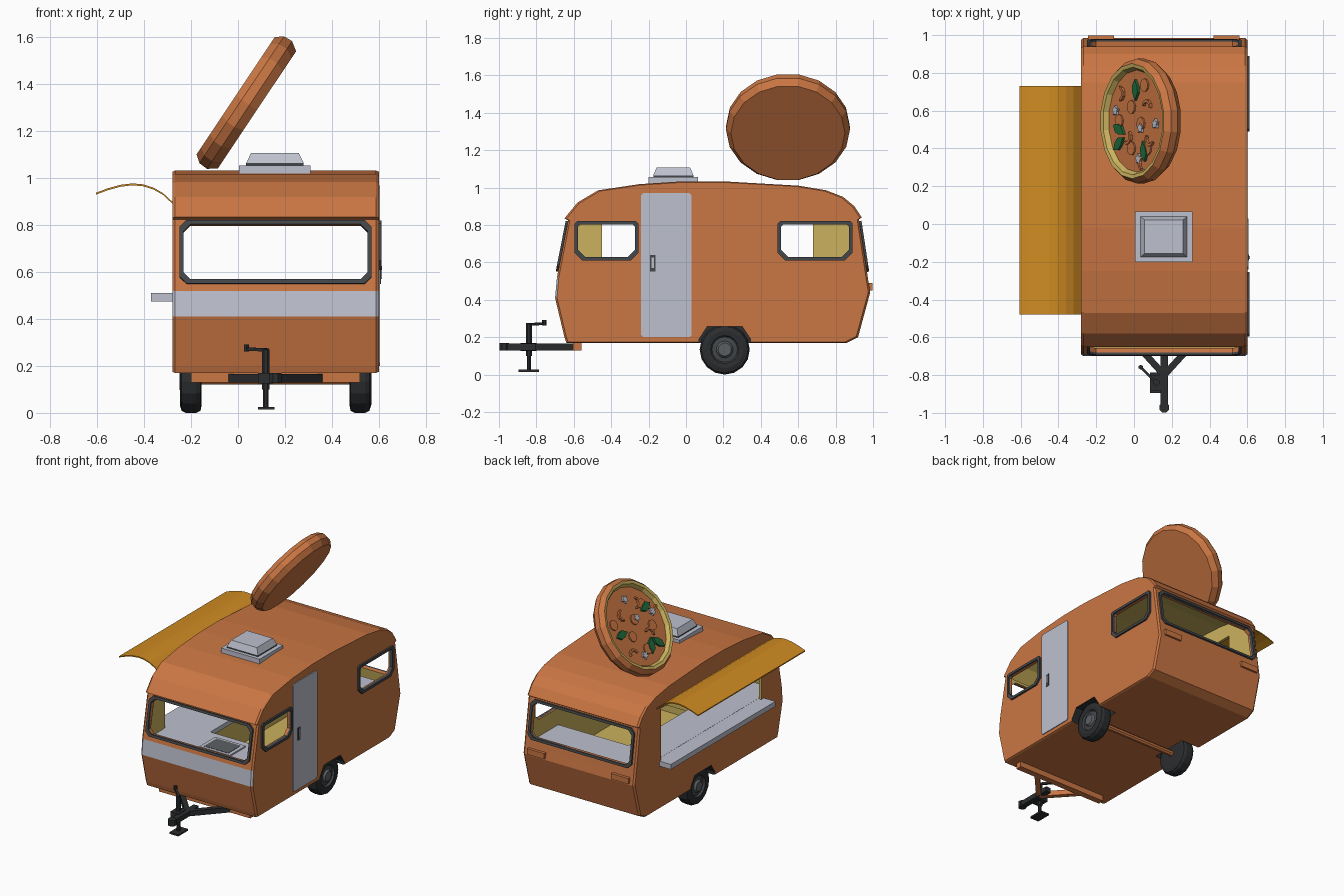
import bpy, bmesh, math
from mathutils import Matrix, Vector as V

if "Cube" in bpy.data.objects:
    bpy.data.objects.remove(bpy.data.objects["Cube"])


def colour(name, hexa):
    rgb = [int(hexa[i:i + 2], 16) / 255 for i in (0, 2, 4)]
    m = bpy.data.materials.new(name)
    m.diffuse_color = [c / 12.92 if c <= .04045 else ((c + .055) / 1.055) ** 2.4 for c in rgb] + [1]
    m.use_nodes = True
    m.node_tree.nodes["Principled BSDF"].inputs["Base Color"].default_value = m.diffuse_color
    return m


ORANGE, TAN, GREY = colour("orange", "CA7643"), colour("tan", "CBB25E"), colour("pale_grey", "BEC1CE")
DARK, RIM, YELLOW = colour("near_black", "2B2D2F"), colour("dark_grey", "44474A"), colour("awning_yellow", "D08C22")
GREEN, HUB = colour("leaf_green", "1F6B3C"), colour("hub_grey", "5C6064")


def finish(name, bm, mats):
    bmesh.ops.remove_doubles(bm, verts=bm.verts, dist=1e-5)
    bmesh.ops.recalc_face_normals(bm, faces=bm.faces)
    me = bpy.data.meshes.new(name)
    bm.to_mesh(me)
    bm.free()
    for m in mats:
        me.materials.append(m)
    ob = bpy.data.objects.new(name, me)
    bpy.context.collection.objects.link(ob)
    return ob


def axes(o, u, v):
    u, v = V(u).normalized(), V(v).normalized()
    m = Matrix((u, v, u.cross(v))).transposed().to_4x4()
    m.translation = V(o)
    return m


def loft(name, rings, m, mats, idx=0):
    """Closed solid through rings of equal point count."""
    bm = bmesh.new()
    vs = [[bm.verts.new(m @ V(p)) for p in r] for r in rings]
    n = len(rings[0])
    for a, b in zip(vs, vs[1:]):
        for i in range(n):
            bm.faces.new((a[i], a[(i + 1) % n], b[(i + 1) % n], b[i]))
    bm.faces.new(vs[0])
    bm.faces.new(vs[-1])
    for f in bm.faces:
        f.material_index = idx
    return finish(name, bm, mats)


def prism(name, pts, m, d0, d1, mats, idx=0, taper=1):
    return loft(name, [[(x, y, d0) for x, y in pts],
                       [(x * taper, y * taper, d1) for x, y in pts]], m, mats, idx)


def rect(w, h, top=0, bot=0):
    """Centred rectangle with cut corners."""
    a, b, t, c = w / 2, h / 2, top, bot
    if not t:
        return [(-a, -b), (a, -b), (a, b), (-a, b)]
    return [(-a + c, -b), (a - c, -b), (a, -b + c), (a, b - t), (a - t, b), (-a + t, b), (-a, b - t), (-a, -b + c)]


def ngon(r, n, sy=1):
    return [(r * math.cos(math.tau * (i + .5) / n), r * sy * math.sin(math.tau * (i + .5) / n)) for i in range(n)]


def box(name, x0, x1, y0, y1, z0, z1, mat, taper=1):
    m = Matrix.Translation(((x0 + x1) / 2, (y0 + y1) / 2, 0))
    return prism(name, rect(x1 - x0, y1 - y0), m, z0, z1, [mat], 0, taper)


def beam(name, p, q, pts, mat):
    d = V(q) - V(p)
    u = d.cross(V((0, 0, 1))) if abs(d.z) < .9 * d.length else V((1, 0, 0))
    return prism(name, pts, axes(p, u, d.cross(u)), 0, d.length, [mat])


def lathe(name, prof, m, n, mats, idx):
    """Spin (radius, height) points about local z, idx gives a slot per band."""
    bm = bmesh.new()
    for k, ((r0, h0), (r1, h1)) in enumerate(zip(prof, prof[1:])):
        for i in range(n):
            a, b = math.tau * i / n, math.tau * (i + 1) / n
            co = [(r0, a, h0), (r0, b, h0), (r1, b, h1), (r1, a, h1)]
            if r0 == 0:
                co = co[1:]
            elif r1 == 0:
                co = co[:3]
            f = bm.faces.new([bm.verts.new(m @ V((r * math.cos(t), r * math.sin(t), h))) for r, t, h in co])
            f.material_index = idx[k]
    return finish(name, bm, mats)


# caravan shell: side profile (y, z), hollowed
prof = [(-.64, .17), (.86, .17), (.92, .20), (.985, .44), (.975, .50), (.925, .83), (.94, .84), (.90, .90),
        (.84, .95), (.75, .985), (.6, 1.01), (.2, 1.033), (-.02, 1.033), (-.25, 1.018), (-.47, .985),
        (-.58, .92), (-.65, .835), (-.63, .825), (-.69, .52), (-.70, .41), (-.65, .20)]
SKIN = [ORANGE, TAN, GREY, DARK]
cy, cz = .14, .6


def ring(x, s):
    return [(x, cy + (y - cy) * s, cz + (z - cz) * s) for y, z in prof]


I4 = Matrix()
body = loft("caravan_body", [ring(-.28, .988), ring(-.268, 1), ring(.588, 1), ring(.60, .988)], I4, SKIN)
for f in body.data.polygons:  # pale stripe across the nose
    if f.normal.y < -.6 and .41 < f.center.z < .53:
        f.material_index = 2
inner = [(cy + (y - cy) * .97, max(.28, cz + (z - cz) * .95)) for y, z in prof]
cutters = [loft("cut_inside", [[(x, y, z) for y, z in inner] for x in (-.26, .58)], I4, SKIN, 1)]

# windows: dark frames plus matching cutters
wins = [("front_window", axes((.16, -.658, .685), (1, 0, 0), (0, .06, .305)), .82, .275, .03, .03),
        ("rear_window", axes((.16, .947, .685), (-1, 0, 0), (0, -.05, .33)), .82, .275, .03, .03),
        ("side_window_front", axes((.60, -.425, .715), (0, 1, 0), (0, 0, 1)), .34, .21, .012, .04),
        ("side_window_rear", axes((.60, .69, .715), (0, 1, 0), (0, 0, 1)), .40, .21, .012, .04)]
for name, m, w, h, t, b in wins:
    out, inn = rect(w, h, t, b), rect(w - .036, h - .036, t, b)
    cutters.append(prism("cut_" + name, inn, m, -.08, .06, SKIN))
    bm = bmesh.new()
    loops = [[bm.verts.new(m @ V((x, y, d))) for x, y in pts]
             for pts, d in ((out, -.012), (out, .012), (inn, .012), (inn, -.012))]
    for k in range(4):
        a, c = loops[k], loops[(k + 1) % 4]
        for i in range(8):
            bm.faces.new((a[i], a[(i + 1) % 8], c[(i + 1) % 8], c[i]))
    finish(name + "_frame", bm, [RIM])

# serving hatch and wheel arches
side = axes((0, 0, 0), (0, 1, 0), (0, 0, 1))
cutters.append(prism("cut_hatch", [(-.45, .51), (.68, .51), (.68, .88), (-.45, .88)], side, -.35, -.2, SKIN, 1))
arch = [(.07, .1), (.345, .1), (.345, .19), (.30, .258), (.115, .258), (.07, .19)]
for x0, x1 in ((-.32, -.13), (.45, .64)):
    cutters.append(prism("cut_arch", arch, side, x0, x1, SKIN, 3))
for c in cutters:
    md = body.modifiers.new(c.name, 'BOOLEAN')
    md.operation, md.solver, md.object = 'DIFFERENCE', 'EXACT', c
    c.hide_render = True
bpy.context.view_layer.update()
body_mesh = bpy.data.meshes.new_from_object(body.evaluated_get(bpy.context.evaluated_depsgraph_get()))
body.modifiers.clear()
body.data = body_mesh
for c in cutters:
    bpy.data.objects.remove(c)

# door, handle, rear lamps
prism("door", rect(.27, .77, .012, .012), axes((.60, -.105, .585), (0, 1, 0), (0, 0, 1)), -.004, .006, [GREY])
box("door_handle_plate", .6, .609, -.192, -.162, .55, .64, RIM)
box("door_handle", .6, .614, -.184, -.170, .57, .625, GREY)
for x in (-.175, .49):
    box("rear_lamp", x - .068, x + .068, .96, .998, .45, .49, ORANGE)

# awning over the hatch
arc = [(-.28, .90), (-.32, .937), (-.36, .96), (-.405, .974), (-.45, .978), (-.5, .972), (-.555, .957), (-.606, .938)]
prism("awning", arc + [(x, z - .008) for x, z in reversed(arc)], axes((0, .73, 0), (1, 0, 0), (0, 0, 1)), 0, 1.21, [YELLOW])

# serving shelf and inside counters
box("serving_shelf", -.37, -.24, -.48, .70, .475, .511, GREY)
for nm, x0, x1, y0, y1 in (("left", -.255, .02, -.34, .62), ("front", -.255, .575, -.64, -.34), ("rear", -.255, .575, .62, .92)):
    box(nm + "_counter_top", x0, x1, y0, y1, .48, .512, GREY)
    box(nm + "_cabinet", x0, x1 - .015, y0 + .015, y1 - .015, .28, .48, TAN)
box("drawer_front", .1, .4, -.356, -.345, .33, .45, TAN)
box("drawer_pull", .2, .3, -.345, -.335, .41, .425, RIM)
box("sink_rim", .1, .34, -.58, -.40, .512, .522, GREY)
box("sink_bowl", .125, .315, -.56, -.42, .522, .524, HUB)

# roof vent
box("vent_base", .005, .31, -.2, .065, 1.02, 1.055, GREY)
box("vent_collar", .035, .28, -.175, .04, 1.055, 1.065, RIM)
box("vent_dome", .035, .28, -.175, .04, 1.065, 1.108, GREY, .83)

# wheels and axle
tyre = [(0, -.045), (.10, -.045), (.125, -.04), (.134, -.022), (.134, .022), (.125, .04), (.10, .048),
        (.075, .045), (.068, .032), (.045, .036), (.035, .05), (0, .05)]
for x, s in ((.52, 1), (-.20, -1)):
    lathe("wheel", tyre, axes((x, .207, .134), (0, s, 0), (0, 0, 1)), 16, [DARK, RIM, HUB], [0] * 7 + [1] * 2 + [2] * 2)
beam("axle", (-.2, .207, .14), (.52, .207, .14), ngon(.02, 8), ORANGE)

# tow frame, hitch and jack
box("frame_crossbar", -.2, .52, -.605, -.56, .13, .172, ORANGE)
for s in (-1, 1):
    leg = beam("tow_leg", (.16 + s * .2, -.58, .148), (.16, -.80, .148), rect(.035, .036), DARK)
    leg.data.materials.append(ORANGE)
    for f in leg.data.polygons:
        if f.normal.z < -.5 or f.normal.y > .3:
            f.material_index = 1
box("drawbar", .14, .18, -.97, -.70, .13, .165, DARK)
beam("hitch_cup", (.16, -.972, .128), (.16, -.972, .17), ngon(.028, 8), DARK)
box("jack_clamp", .085, .15, -.885, -.80, .125, .17, DARK)
box("jack_foot", .085, .155, -.895, -.785, .014, .026, DARK)
beam("jack_post", (.118, -.84, .02), (.118, -.84, .19), ngon(.012, 8), DARK)
beam("jack_sleeve", (.118, -.84, .10), (.118, -.84, .27), ngon(.018, 8), DARK)
beam("jack_crank", (.128, -.85, .268), (.04, -.762, .272), rect(.014, .014), DARK)
beam("jack_knob", (.036, -.758, .262), (.036, -.758, .292), ngon(.013, 6), DARK)

# tilted pizza sign
pm = axes((.045, .545, 1.315), (0, -1, 0), (.555, 0, .832))
crust = [(0, -.043), (.305, -.043), (.332, -.005), (.33, .035), (.305, .066), (.285, .062), (.27, .036), (0, .034)]
lathe("pizza_base", crust, pm, 18, [ORANGE, TAN], [0, 0, 0, 0, 1, 1, 0])


def topping(name, px, py, pts, h, mat, turn=0):
    """Place by plan position on the sign's face."""
    at = Matrix.Translation((.545 - py, (px - .016) / .555, .032))
    prism(name, pts, pm @ at @ Matrix.Rotation(turn, 4, 'Z'), 0, h, [mat])


for x, y in ((.06, .735), (-.01, .62), (.04, .53), (-.01, .40), (-.075, .545), (.075, .40)):
    topping("pepperoni", x, y, ngon(.036, 9), .012, ORANGE)
leaf = [(-.055, 0), (-.02, .024), (.015, .028), (.055, 0), (.015, -.022), (-.02, -.026)]
for i, (x, y) in enumerate(((.015, .71), (-.072, .50), (-.073, .425), (.06, .385))):
    topping("basil_leaf", x, y, leaf, .018, GREEN, i * 1.1)
star = [(r * math.cos(math.tau * k / 10), r * math.sin(math.tau * k / 10)) for k in range(10) for r in [.028 if k % 2 else .017]]
for x, y in ((-.09, .60), (.042, .508), (.12, .53), (.032, .345)):
    topping("mushroom", x, y, star, .018, GREY)
bow = [math.pi * k / 5 for k in range(6)]
slice_ = [(.04 * math.cos(a), .04 * math.sin(a)) for a in bow] + [(.028 * math.cos(a), .024 * math.sin(a)) for a in reversed(bow)]
for i, (x, y) in enumerate(((-.068, .69), (.075, .62), (.053, .32), (.09, .45), (-.03, .46))):
    topping("pepper_slice", x, y, slice_, .018, ORANGE, i * 1.4)
